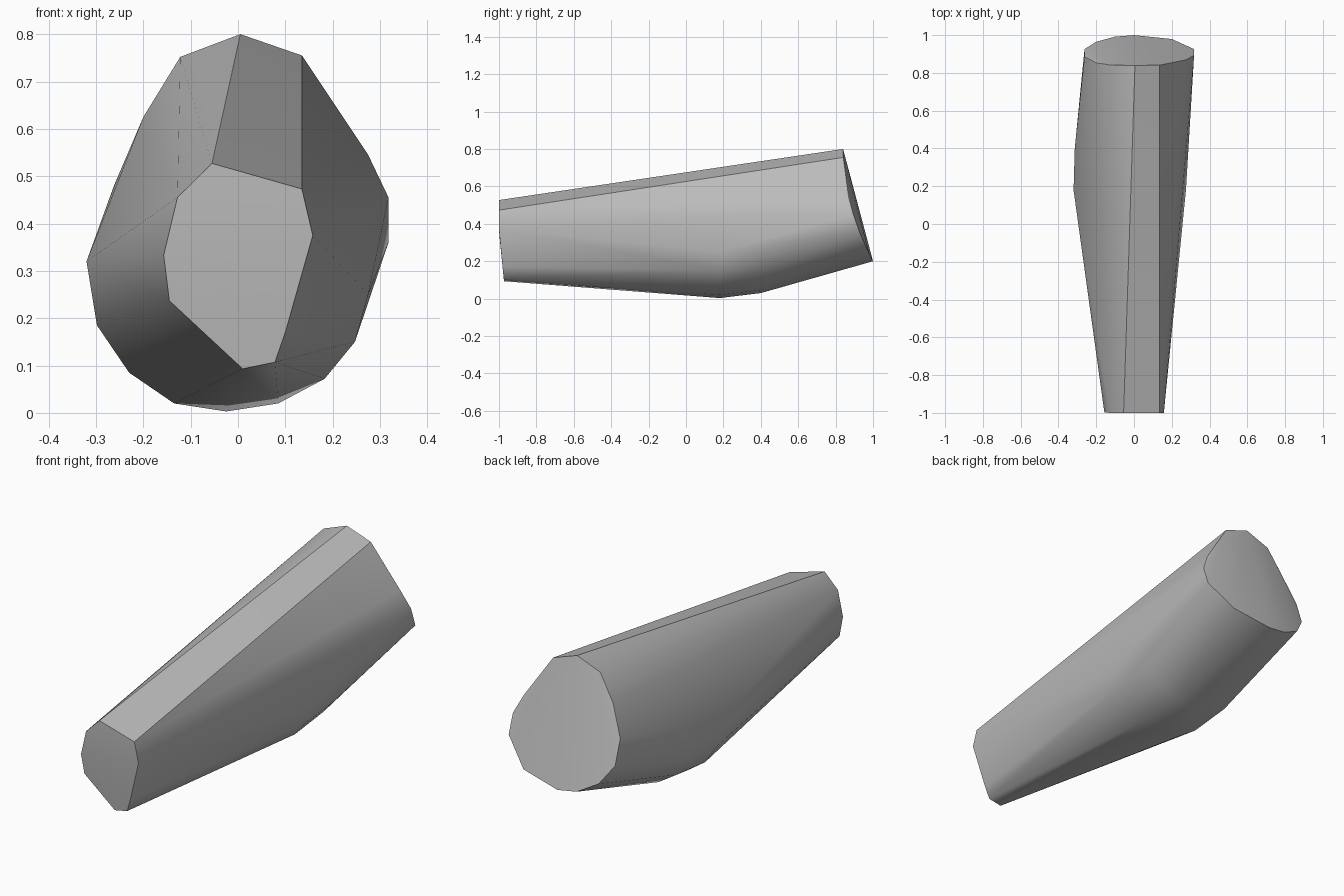
import bpy
import bmesh
import math

default_cube = bpy.data.objects.get("Cube")
if default_cube:
    bpy.data.objects.remove(default_cube, do_unlink=True)


def make_material(name, colour):
    material = bpy.data.materials.new(name)
    material.use_nodes = True
    material.diffuse_color = colour
    shader = material.node_tree.nodes["Principled BSDF"]
    shader.inputs["Base Color"].default_value = colour
    return material


def front_depth(z):
    """Narrow end, its lower rim leaning slightly backwards."""
    return -1 + max(0, .36 - z) * .1


def back_depth(z):
    """Wide end, its rim sweeping back towards the bottom."""
    return .84 + .444 * (.8 - z) ** 2


def add_section(mesh, outline, depth, grow_x=1, grow_z=1, lift=0):
    """Place an (x, z) outline across the body at the given depth."""
    for x, z in outline:
        mesh.verts.new((x * grow_x, depth(z), z * grow_z + lift))


# Cross-sections, listed clockwise from the top
narrow_end = [(-.055, .527), (.135, .473), (.158, .375), (.1, .17),
              (.078, .107), (.01, .093), (-.145, .237), (-.157, .333),
              (-.128, .455)]
wide_end = [(.005, .8), (.135, .755), (.275, .545), (.318, .455),
            (.318, .36), (.2, .24), (0, .2), (-.1, .215), (-.2, .27),
            (-.262, .36), (-.262, .48), (-.2, .625), (-.122, .752)]
belly = [(.275, .25), (.247, .15), (.183, .072), (.085, .02),
         (-.025, .003), (-.135, .02), (-.23, .085), (-.298, .185),
         (-.32, .32)]

# Wrap one tight skin around all the sections
body_mesh = bmesh.new()
add_section(body_mesh, narrow_end, front_depth)
add_section(body_mesh, belly, lambda z: .18)
add_section(body_mesh, belly, lambda z: .4, grow_x=.98, grow_z=.92, lift=.027)
add_section(body_mesh, wide_end, back_depth)
hull = bmesh.ops.convex_hull(body_mesh, input=body_mesh.verts[:])
spare = {item for key in ("geom_interior", "geom_unused") for item in hull[key]
         if isinstance(item, bmesh.types.BMVert)}
bmesh.ops.delete(body_mesh, geom=list(spare), context="VERTS")
bmesh.ops.recalc_face_normals(body_mesh, faces=body_mesh.faces[:])

# Tapered body
mesh = bpy.data.meshes.new("tapered_body")
body_mesh.to_mesh(mesh)
body_mesh.free()
body = bpy.data.objects.new("tapered_body", mesh)
bpy.context.collection.objects.link(body)
mesh.materials.append(make_material("plain grey", (.5, .5, .5, 1)))

# Smooth flanks with crisp rims and top facets
bpy.ops.object.select_all(action="DESELECT")
body.select_set(True)
bpy.context.view_layer.objects.active = body
bpy.ops.object.shade_smooth_by_angle(angle=math.radians(30))
